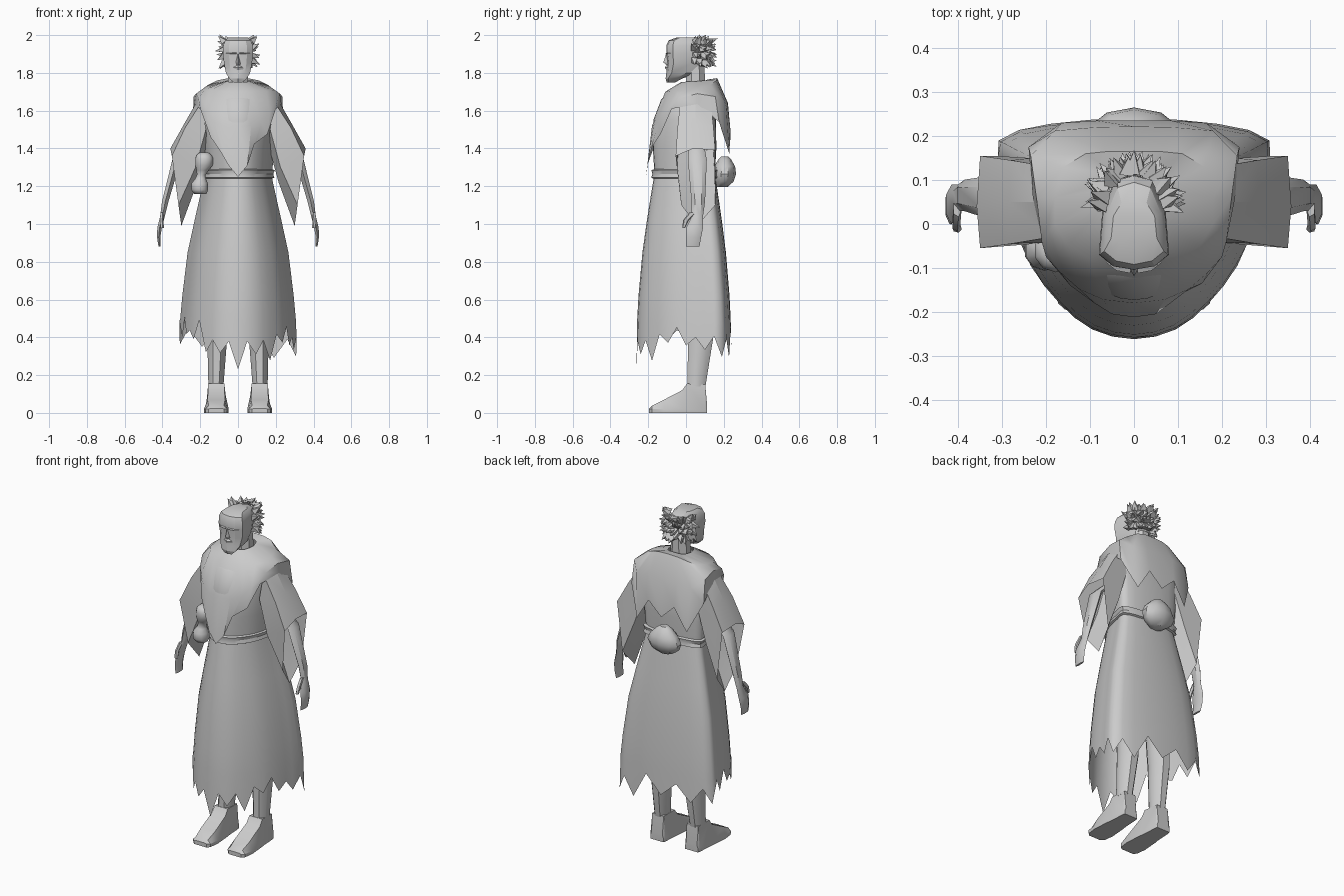
import bpy, bmesh, math, random
from mathutils import Vector

random.seed(4)
grey = bpy.data.materials.new("plain grey")
grey.diffuse_color = (0.6, 0.6, 0.6, 1)


def finish(name, bm, smooth=40):
    bmesh.ops.remove_doubles(bm, verts=bm.verts, dist=0.0005)
    bmesh.ops.recalc_face_normals(bm, faces=bm.faces)
    me = bpy.data.meshes.new(name)
    bm.to_mesh(me)
    bm.free()
    me.materials.append(grey)
    ob = bpy.data.objects.new(name, me)
    bpy.context.collection.objects.link(ob)
    bpy.ops.object.select_all(action='DESELECT')
    ob.select_set(True)
    bpy.context.view_layer.objects.active = ob
    if smooth:
        bpy.ops.object.shade_smooth_by_angle(angle=math.radians(smooth))
    return ob


def loft(name, rings, cap0=False, cap1=False, smooth=40):
    """Skin a list of closed rings of equal length."""
    bm = bmesh.new()
    rows = [[bm.verts.new(p) for p in r] for r in rings]
    n = len(rows[0])
    for a, b in zip(rows, rows[1:]):
        for i in range(n):
            j = (i + 1) % n
            bm.faces.new((a[i], a[j], b[j], b[i]))
    if cap0:
        bm.faces.new(rows[0])
    if cap1:
        bm.faces.new(rows[-1])
    return finish(name, bm, smooth)


def closed(half):
    """Mirror a front-to-back half outline into a full ring."""
    return half + [(-p[0],) + tuple(p[1:]) for p in half[-2:0:-1]]


def flip(rings, s):
    return [[(p[0] * s, p[1], p[2]) for p in r] for r in rings]


def refine(ring):
    """Double the points of a ring along a smooth closed curve."""
    out, n = [], len(ring)
    for i in range(n):
        a, b, c, d = (Vector(ring[(i + k) % n]) for k in (-1, 0, 1, 2))
        out += [tuple(b), tuple((b + c) * 0.5625 - (a + d) * 0.0625)]
    return out


def ellipse(cx, cy, z, rx, ry, n=8):
    return [(cx + rx * math.cos(math.tau * (i + .5) / n),
             cy + ry * math.sin(math.tau * (i + .5) / n), z) for i in range(n)]


# Outline shared by robe and torso: pointed front, flat back with wide corners
plan = closed([(0, -.262), (.095, -.24), (.17, -.18), (.235, -.095), (.272, .0),
               (.295, .1), (.308, .19), (.19, .228), (0, .24)])
plan = refine([(x, y, 0) for x, y in plan])


def section(z, sx, sy):
    return [(x * sx, y * sy, z) for x, y, _ in plan]


# Skirt with a torn hem
skirt = [section(z, sx, sy) for z, sx, sy in
         ((1.26, .57, .64), (1.2, .61, .68), (1.02, .74, .79), (.85, .86, .88), (.62, .95, .96))]
hem = []
for i, (x, y, _) in enumerate(plan):
    z = .31 + random.uniform(-.04, .06) if i % 2 == 0 else .42 + random.uniform(-.05, .04)
    z = .23 if i == 0 else z + (.06 if x < -.2 else .01 if x > .2 else 0)
    hem.append((x, y, z))
skirt.append([(x * .985, y * .985, .5) for x, y, _ in plan])
skirt.append(hem)
loft("skirt", skirt, cap0=True, smooth=60)

# Torso and belt
loft("torso", [section(1.24, .58, .63), section(1.4, .61, .67), section(1.55, .64, .66),
               section(1.66, .58, .5), section(1.70, .3, .3)], True, True, 60)
loft("belt", [section(1.24, .58, .66), section(1.245, .62, .70), section(1.265, .60, .68),
              section(1.285, .63, .70), section(1.29, .58, .65)], smooth=30)

# Shoulder cape with a ragged edge: columns run neck, shoulder, chest, edge
columns = [
    ((0, -.025, 1.752), (0, -.11, 1.70), (0, -.18, 1.52), (0, -.212, 1.25)),
    ((.03, -.02, 1.752), (.06, -.10, 1.70), (.07, -.172, 1.52), (.05, -.205, 1.31)),
    ((.05, -.005, 1.753), (.10, -.08, 1.705), (.125, -.148, 1.54), (.09, -.18, 1.38)),
    ((.06, .02, 1.754), (.15, -.05, 1.705), (.168, -.11, 1.59), (.145, -.14, 1.46)),
    ((.065, .05, 1.755), (.18, -.0, 1.71), (.21, -.04, 1.665), (.20, -.075, 1.61)),
    ((.06, .08, 1.758), (.18, .06, 1.72), (.222, .06, 1.69), (.23, .06, 1.635)),
    ((.05, .1, 1.76), (.16, .13, 1.735), (.235, .155, 1.675), (.24, .175, 1.54)),
    ((.03, .11, 1.762), (.11, .16, 1.76), (.18, .212, 1.63), (.165, .23, 1.37)),
    ((.015, .112, 1.764), (.06, .165, 1.77), (.09, .22, 1.64), (.085, .235, 1.5)),
    ((0, .115, 1.765), (0, .165, 1.772), (0, .222, 1.64), (0, .236, 1.42))]
cape = [closed([c[k] for c in columns]) for k in range(4)]
cape[3][2] = (.035, -.195, 1.385)  # tear on the right of the chest
cape[3][3] = (.155, -.135, 1.475)
loft("shoulder_cape", cape, smooth=45)

for side, s in (("left", -1), ("right", 1)):
    # Wide hanging sleeve
    sleeve = [
        [(.19, -.03, 1.65), (.205, .05, 1.67), (.19, .13, 1.66), (.17, .14, 1.5), (.16, .05, 1.42), (.17, -.04, 1.5)],
        [(.28, -.045, 1.51), (.285, .05, 1.53), (.28, .145, 1.52), (.235, .15, 1.3), (.215, .06, 1.22), (.225, -.045, 1.3)],
        [(.35, -.055, 1.36), (.358, .04, 1.40), (.35, .155, 1.39), (.315, .155, 1.10), (.30, .06, .99), (.315, -.025, 1.10)]]
    loft(side + "_sleeve", flip(sleeve, s), cap0=True, smooth=20)
    # Arm and flat hand
    arm = [ellipse(x, y, z, rx, ry, 6) for x, y, z, rx, ry in
           ((.25, .055, 1.42, .02, .04), (.325, .06, 1.34, .026, .05), (.385, .065, 1.12, .02, .036),
            (.40, .06, 1.04, .014, .03), (.415, .045, .98, .014, .045), (.42, .04, .93, .01, .04),
            (.415, .035, .88, .007, .036))]
    loft(side + "_arm", flip(arm, s), True, True)
    thumb = [ellipse(x, y, z, .01, r, 5) for x, y, z, r in
             ((.402, .035, 1.06, .02), (.405, 0, 1.02, .016), (.402, -.012, .98, .008))]
    loft(side + "_thumb", flip(thumb, s), True, True)
    # Leg
    leg = [ellipse(s * x, y, z, rx, ry) for x, y, z, rx, ry in
           ((.10, .065, .95, .075, .085), (.105, .075, .55, .06, .076),
            (.11, .078, .4, .057, .072), (.117, .055, .14, .043, .052))]
    loft(side + "_leg", leg, True, True)
    # Shoe: cross-sections from heel to toe
    shoe = [[(.115 - b, y, 0), (.115 + b, y, 0), (.117 + b, y, .02), (.115 + t, y, h),
             (.115 - t, y, h), (.113 - b, y, .02)] for y, b, t, h in
            ((.112, .042, .036, .04), (.102, .046, .038, .15), (.005, .052, .043, .155),
             (-.02, .056, .044, .12), (-.12, .064, .046, .068), (-.18, .056, .04, .038),
             (-.195, .04, .03, .024))]
    loft(side + "_shoe", flip(shoe, s), True, True, 30)
    # Brow ridge
    brow = [[(x, -.09 + d, 1.912), (x, -.112 + d, 1.903), (x, -.09 + d, 1.896)]
            for x, d in ((.008, 0), (.04, .006), (.064, .025))]
    loft(side + "_brow", flip(brow, s), True, True, 0)


# Head: flat face, narrowing toward the back
def head_ring(z, w, f, b):
    return closed([(0, f, z), (w * .6, f + .008, z), (w, f + (b - f) * .16, z),
                   (w * .9, f + (b - f) * .62, z), (w * .55, b - .012, z), (0, b, z)])


loft("head", [head_ring(*r) for r in
              ((1.748, .022, -.102, -.06), (1.77, .046, -.108, -.02), (1.80, .064, -.104, .07),
               (1.85, .074, -.098, .105), (1.9, .08, -.104, .112), (1.945, .078, -.104, .11),
               (1.972, .068, -.092, .095), (1.987, .052, -.05, .06))], True, True, 25)
loft("neck", [ellipse(0, .05, 1.70, .062, .056), ellipse(0, .05, 1.84, .052, .052)], smooth=30)
loft("nose", [[(-w, -.09, z), (0, y, z), (w, -.09, z)] for z, y, w in
              ((1.9, -.106, .008), (1.855, -.12, .015), (1.842, -.104, .017))], True, True, 0)
loft("moustache", [[(-w, -.085, z), (0, y, z), (w, -.085, z)] for z, y, w in
                   ((1.838, -.105, .025), (1.828, -.113, .045), (1.815, -.103, .05))], True, True, 0)

# Leaf-like spikes around the sides and back of the head
bm = bmesh.new()
for k in range(68):
    col, row = k % 17, k // 17
    a = math.pi * (col + .5 * (row % 2)) / 16.5
    z = 1.865 + .031 * row + random.uniform(-.006, .006)
    base = Vector((.068 * math.cos(a), .045 + .07 * math.sin(a), z))
    d = Vector((math.cos(a) * .8, math.sin(a), (z - 1.91) * 11))
    d = (d + Vector([random.uniform(-.35, .35) for _ in range(3)])).normalized()
    u = d.orthogonal().normalized()
    v = d.cross(u)
    tip = bm.verts.new(base + d * random.uniform(.044, .058))
    foot = [bm.verts.new(base + (u * math.cos(t) + v * math.sin(t)) * .023 + d * .004)
            for t in (0, math.pi / 2, math.pi, math.pi * 1.5)]
    for i in range(4):
        bm.faces.new((foot[i], foot[(i + 1) % 4], tip))
finish("spiky_hair", bm, 0)

# Gourd flask at the hip and round pouch on the back of the belt
loft("gourd_flask", [ellipse(x, -.06, z, r, r, 10) for x, z, r in
                     ((-.20, 1.16, .034), (-.203, 1.18, .047), (-.203, 1.215, .045), (-.198, 1.24, .03),
                      (-.195, 1.26, .024), (-.187, 1.285, .034), (-.18, 1.31, .048), (-.178, 1.345, .05),
                      (-.18, 1.365, .042), (-.18, 1.378, .025))], True, True, 60)
loft("back_pouch", [ellipse(0, y, z, rx, ry, 10) for y, z, rx, ry in
                    ((.19, 1.195, .045, .03), (.2, 1.225, .09, .052), (.205, 1.265, .105, .06),
                     (.205, 1.305, .085, .055), (.205, 1.34, .05, .035), (.205, 1.357, .025, .02))],
     True, True, 40)
